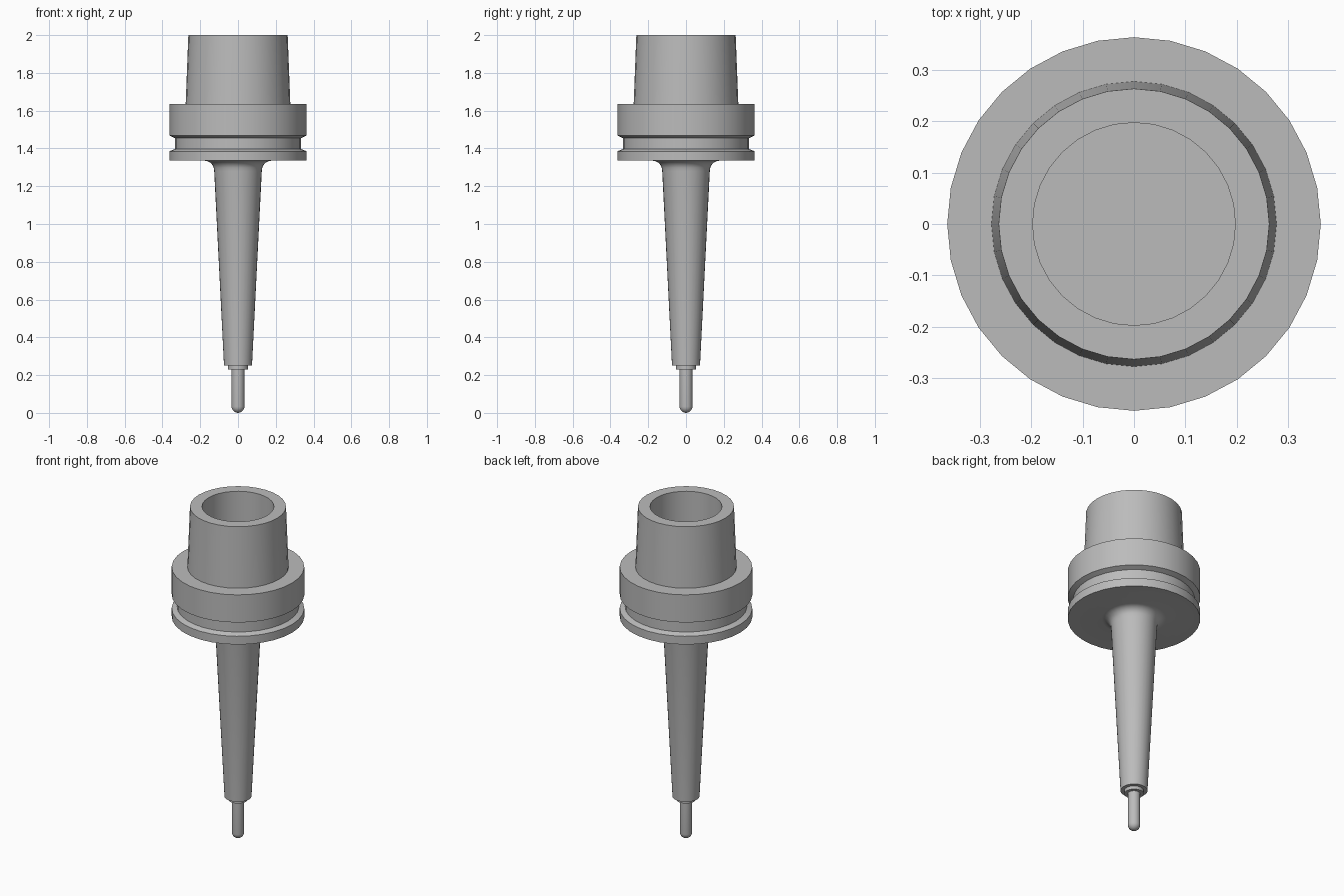
import bpy, bmesh, math

SIDES = 32

cube = bpy.data.objects.get("Cube")
if cube:
    bpy.data.objects.remove(cube, do_unlink=True)

steel = bpy.data.materials.new("grey steel")
steel.use_nodes = True
GREY = (0.5, 0.5, 0.5, 1)
steel.diffuse_color = GREY
steel.node_tree.nodes["Principled BSDF"].inputs["Base Color"].default_value = GREY


def arc(cx, cz, r, start, end, steps):
    """Points of a circular arc in the (radius, z) plane, angles in degrees."""
    angles = [math.radians(start + (end - start) * i / steps) for i in range(steps + 1)]
    return [(cx + r * math.cos(a), cz + r * math.sin(a)) for a in angles]


def lathe(name, profile):
    """Revolve a (radius, z) profile, running from the bottom up, around z."""
    bm = bmesh.new()
    verts = [bm.verts.new((r, 0, z)) for r, z in profile]
    edges = [bm.edges.new(pair) for pair in zip(verts, verts[1:])]
    bmesh.ops.spin(bm, geom=verts + edges, cent=(0, 0, 0), axis=(0, 0, 1),
                   angle=math.tau, steps=SIDES, use_duplicate=False)
    bmesh.ops.remove_doubles(bm, verts=bm.verts, dist=0.0005)
    bmesh.ops.recalc_face_normals(bm, faces=bm.faces)
    mesh = bpy.data.meshes.new(name)
    bm.to_mesh(mesh)
    bm.free()
    mesh.materials.append(steel)
    obj = bpy.data.objects.new(name, mesh)
    bpy.context.collection.objects.link(obj)
    bpy.ops.object.select_all(action="DESELECT")
    obj.select_set(True)
    bpy.context.view_layer.objects.active = obj
    bpy.ops.object.shade_smooth_by_angle(angle=math.radians(30))
    return obj


# Round-ended stylus pin
lathe("tip_pin", arc(0, 0.034, 0.034, -90, 0, 6) + [(0.034, 0.24), (0, 0.24)])

# Small collar holding the pin
lathe("tip_collar", [(0, 0.23), (0.053, 0.23), (0.053, 0.26), (0, 0.26)])

# Tapered neck, filleted flange with gripper groove, hollow conical shank
neck = [(0, 0.25), (0.074, 0.25), (0.126, 1.28)]
fillet = arc(0.177, 1.285, 0.05, 180, 90, 6)
flange = [(0.363, 1.335), (0.363, 1.385), (0.334, 1.397),
          (0.334, 1.455), (0.363, 1.468), (0.363, 1.635)]
shank = [(0.277, 1.635), (0.263, 2.0), (0.197, 2.0), (0.197, 1.63), (0, 1.63)]
lathe("holder_body", neck + fillet + flange + shank)
